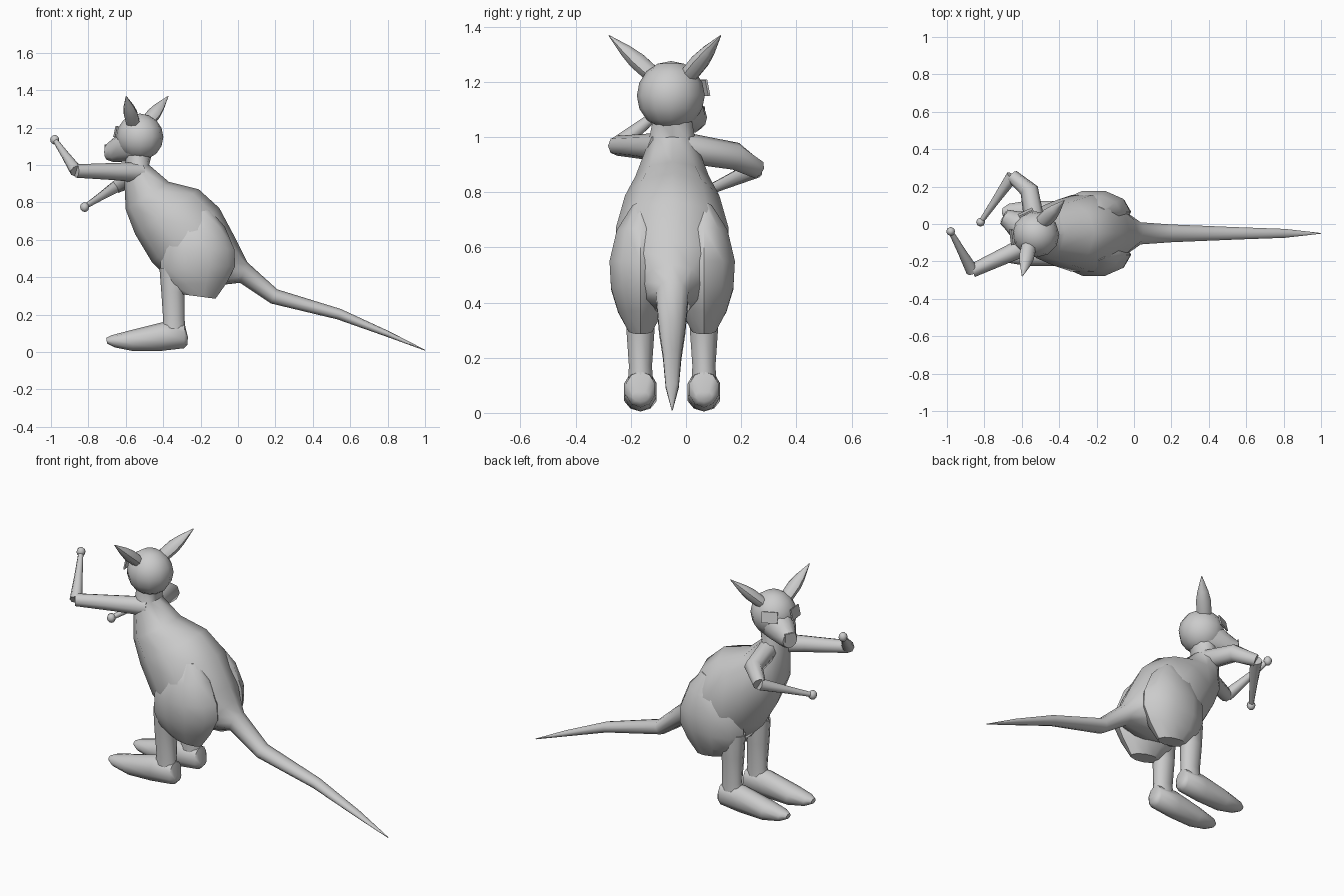
import bpy, bmesh, math
from mathutils import Vector as V, Matrix

cube = bpy.data.objects.get("Cube")
if cube:
    bpy.data.objects.remove(cube)

MID = -0.05  # y of the body's centre plane

fur = bpy.data.materials.new("grey fur")
fur.use_nodes = True
fur.diffuse_color = (0.6, 0.6, 0.6, 1)
fur.node_tree.nodes["Principled BSDF"].inputs["Base Color"].default_value = (0.6, 0.6, 0.6, 1)


def finish(name, bm, angle=50):
    bmesh.ops.recalc_face_normals(bm, faces=bm.faces)
    me = bpy.data.meshes.new(name)
    bm.to_mesh(me)
    bm.free()
    me.materials.append(fur)
    ob = bpy.data.objects.new(name, me)
    bpy.context.collection.objects.link(ob)
    bpy.ops.object.select_all(action='DESELECT')
    ob.select_set(True)
    bpy.context.view_layer.objects.active = ob
    bpy.ops.object.shade_smooth_by_angle(angle=math.radians(angle))
    return ob


def loft(name, rings, sides=10, angle=50):
    """Skin elliptical rings, each given as (centre, half axis u, half axis v)."""
    bm = bmesh.new()
    loops = []
    for c, u, v in rings:
        steps = [2 * math.pi * i / sides for i in range(sides)]
        loops.append([bm.verts.new(V(c) + V(u) * math.cos(t) + V(v) * math.sin(t)) for t in steps])
    for a, b in zip(loops, loops[1:]):
        for i in range(sides):
            j = (i + 1) % sides
            bm.faces.new((a[i], a[j], b[j], b[i]))
    bm.faces.new(loops[0])
    bm.faces.new(loops[-1])
    return finish(name, bm, angle)


def profile(name, sections, y=MID, sides=10):
    """Loft from side-profile sections: (upper x, z, lower x, z, half width)."""
    rings = []
    for x1, z1, x2, z2, w in sections:
        a, b = V((x1, y, z1)), V((x2, y, z2))
        rings.append(((a + b) / 2, (a - b) / 2, (0, w, 0)))
    return loft(name, rings, sides)


def tube(name, points, radii, sides=8):
    """Limb following a bent path, with rings turned to the bisecting angle."""
    pts = [V(p) for p in points]
    rings = []
    for i, (p, r) in enumerate(zip(pts, radii)):
        d = (pts[min(i + 1, len(pts) - 1)] - pts[max(i - 1, 0)]).normalized()
        u = d.cross(V((0, 0, 1))).normalized()
        rings.append((p, u * r, u.cross(d) * r))
    return loft(name, rings, sides)


def ball(name, centre, scale, segments=12, rings=8, yaw=0):
    bm = bmesh.new()
    m = Matrix.Translation(centre) @ Matrix.Rotation(yaw, 4, 'Z') @ Matrix.Diagonal((*scale, 1))
    bmesh.ops.create_uvsphere(bm, u_segments=segments, v_segments=rings, radius=1, matrix=m)
    return finish(name, bm)


def plate(name, centre, normal, size):
    bm = bmesh.new()
    m = Matrix.Translation(centre) @ V(normal).to_track_quat('Z', 'Y').to_matrix().to_4x4()
    bmesh.ops.create_cube(bm, size=1, matrix=m @ Matrix.Diagonal((*size, 0.008, 1)))
    return finish(name, bm, 30)


# Neck, torso and tail in one skin
profile("torso_and_tail", [
    (-0.46, 1.06, -0.60, 1.05, 0.075),
    (-0.475, 1.00, -0.61, 0.95, 0.09),
    (-0.37, 0.91, -0.60, 0.76, 0.14),
    (-0.21, 0.87, -0.55, 0.63, 0.18),
    (-0.10, 0.77, -0.46, 0.48, 0.215),
    (-0.02, 0.62, -0.36, 0.38, 0.20),
    (0.02, 0.54, -0.16, 0.35, 0.12),
    (0.05, 0.48, 0.01, 0.37, 0.062),
    (0.21, 0.335, 0.175, 0.26, 0.05),
    (0.55, 0.23, 0.53, 0.175, 0.035),
    (0.81, 0.11, 0.80, 0.08, 0.025),
    (1.0, 0.012, 0.998, 0.008, 0.002)])

# Hind legs: haunch, shin and long foot on each side
for side, s in (("left", 1), ("right", -1)):
    y = MID + s * 0.115
    profile(side + "_haunch", [
        (-0.15, 0.76, -0.26, 0.74, 0.03),
        (-0.07, 0.67, -0.37, 0.65, 0.09),
        (-0.02, 0.55, -0.41, 0.55, 0.118),
        (-0.015, 0.46, -0.415, 0.44, 0.112),
        (-0.06, 0.37, -0.38, 0.36, 0.085),
        (-0.12, 0.285, -0.31, 0.31, 0.045)], y)
    profile(side + "_shin", [
        (-0.25, 0.45, -0.42, 0.45, 0.06),
        (-0.285, 0.32, -0.41, 0.32, 0.055),
        (-0.285, 0.17, -0.40, 0.17, 0.044),
        (-0.275, 0.07, -0.42, 0.08, 0.05)], y)
    profile(side + "_foot", [
        (-0.268, 0.08, -0.27, 0.04, 0.03),
        (-0.285, 0.15, -0.29, 0.02, 0.056),
        (-0.40, 0.16, -0.42, 0.005, 0.062),
        (-0.58, 0.115, -0.56, 0.005, 0.062),
        (-0.675, 0.09, -0.66, 0.025, 0.045),
        (-0.705, 0.075, -0.70, 0.045, 0.02)], y)

# Arms, each in its own pose, with small round paws
arms = {
    "right": ([(-0.52, -0.09, 0.96), (-0.66, -0.155, 0.965), (-0.865, -0.25, 0.968)],
              [0.055, 0.046, 0.036], (-0.98, -0.04, 1.135)),
    "left": ([(-0.53, 0.0, 0.96), (-0.56, 0.18, 0.93), (-0.65, 0.255, 0.885)],
             [0.055, 0.05, 0.036], (-0.82, 0.01, 0.775))}
for side, (path, radii, paw) in arms.items():
    tube(side + "_upper_arm", path, radii)
    tube(side + "_forearm", [path[-1], V(path[-1]).lerp(paw, 0.5), paw], [0.034, 0.022, 0.013])
    ball(side + "_paw", paw, (0.024, 0.024, 0.026), 8, 6)

# Head, turned towards the left side
head = V((-0.525, -0.055, 1.15))
yaw = math.radians(29)
fwd = V((-math.cos(yaw), math.sin(yaw), 0))
across = V((math.sin(yaw), math.cos(yaw), 0))
up = V((0, 0, 1))
ball("head", head, (0.127, 0.122, 0.125), yaw=-yaw)

loft("muzzle", [(head + fwd * d + up * h, across * w, up * t) for d, h, w, t in (
    (0.0, -0.03, 0.10, 0.10), (0.09, -0.045, 0.085, 0.09),
    (0.15, -0.07, 0.058, 0.068), (0.195, -0.08, 0.042, 0.045))])
plate("nose", head + fwd * 0.196 + up * -0.062, fwd, (0.06, 0.045))

# Eyes and pointed ears
for side, s in (("left", 1), ("right", -1)):
    a = math.radians(36)
    look = fwd * math.cos(a) + across * (s * math.sin(a)) + up * 0.22
    plate(side + "_eye", head + look.normalized() * 0.131, look, (0.085, 0.06))
    base = head + across * (s * 0.075) + up * 0.075
    tip = head + across * (s * 0.232) + up * 0.218 + fwd * -0.045
    lean = (tip - base).normalized()
    thin = lean.cross(fwd).normalized()
    wide = thin.cross(lean)
    loft(side + "_ear", [(base.lerp(tip, t), wide * w, thin * w * 0.8) for t, w in (
        (0.0, 0.04), (0.35, 0.041), (0.6, 0.03), (1.0, 0.002))], 8)
